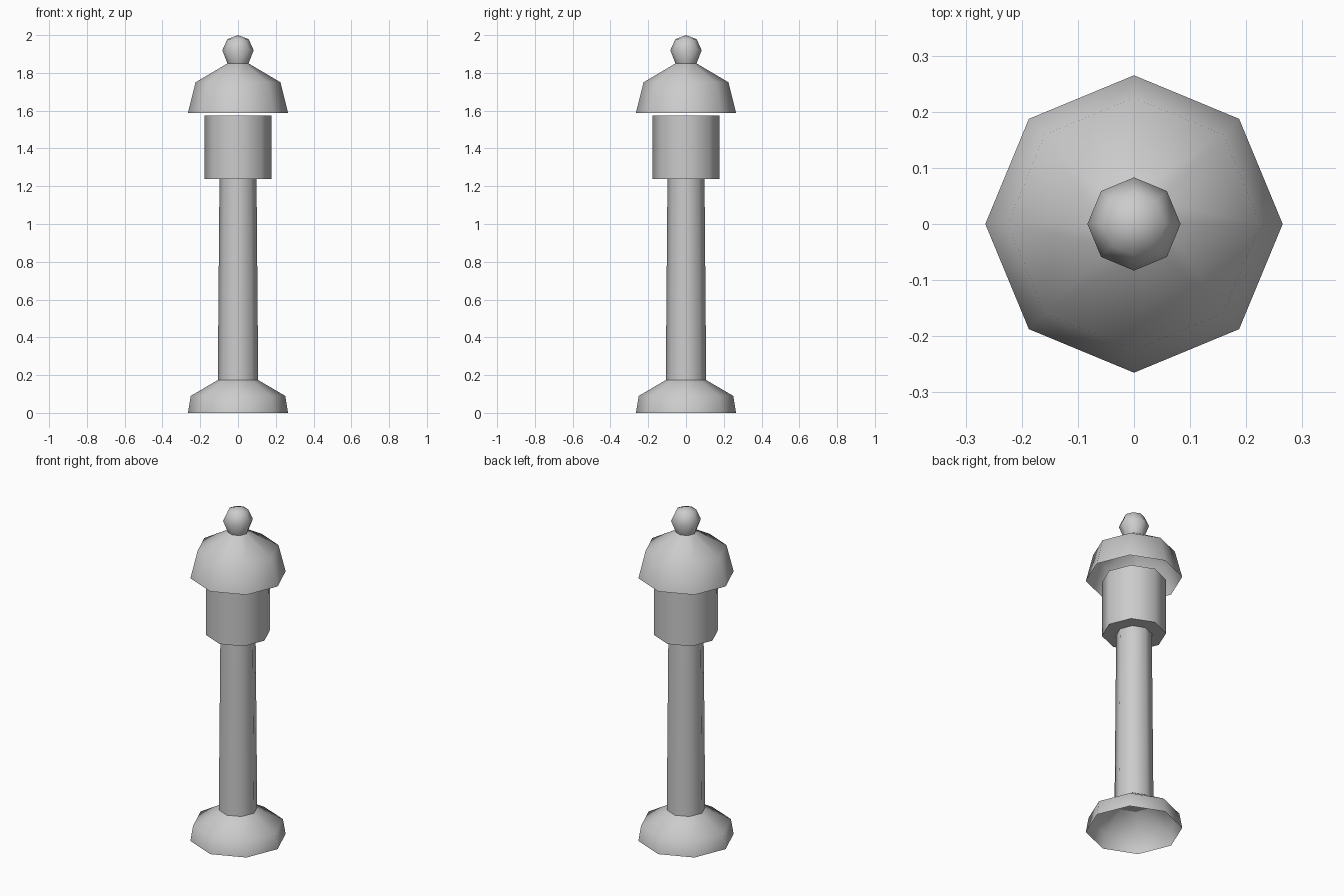
import bpy
import bmesh
import math

cube = bpy.data.objects.get("Cube")
if cube:
    bpy.data.objects.remove(cube, do_unlink=True)

SIDES = 8

stone = bpy.data.materials.new("plain grey")
stone.use_nodes = True
GREY = (0.6, 0.6, 0.6, 1)
stone.diffuse_color = GREY
stone.node_tree.nodes["Principled BSDF"].inputs["Base Color"].default_value = GREY


def turned(name, profile, cap_bottom=False, cap_top=False):
    """Turn a (radius, height) profile, listed bottom to top, into an eight-sided part."""
    bm = bmesh.new()
    rings = []
    for r, z in profile:
        if r == 0:
            rings.append([bm.verts.new((0, 0, z))] * SIDES)
            continue
        angles = [math.tau * i / SIDES for i in range(SIDES)]
        rings.append([bm.verts.new((r * math.cos(a), r * math.sin(a), z)) for a in angles])
    for low, high in zip(rings, rings[1:]):
        for i in range(SIDES):
            j = (i + 1) % SIDES
            corners = dict.fromkeys((low[i], low[j], high[j], high[i]))
            bm.faces.new(list(corners))
    if cap_bottom:
        bm.faces.new(rings[0][::-1])
    if cap_top:
        bm.faces.new(rings[-1])
    mesh = bpy.data.meshes.new(name)
    bm.to_mesh(mesh)
    bm.free()
    mesh.materials.append(stone)
    obj = bpy.data.objects.new(name, mesh)
    bpy.context.collection.objects.link(obj)
    bpy.ops.object.select_all(action='DESELECT')
    obj.select_set(True)
    bpy.context.view_layer.objects.active = obj
    bpy.ops.object.shade_smooth_by_angle(angle=math.radians(60))
    return obj


# Hollow flared foot
turned("base", [(0.265, 0), (0.25, 0.09), (0.105, 0.175)])
# Slightly tapering column
turned("post", [(0.107, 0.175), (0.098, 1.24)], cap_bottom=True)
# Lamp housing
turned("lantern", [(0.177, 1.237), (0.177, 1.575)], cap_bottom=True, cap_top=True)
# Hollow roof, floating just above the housing
turned("roof", [(0.265, 1.588), (0.225, 1.75), (0.056, 1.85)])
# Rounded knob on top
turned("finial", [(0.056, 1.85), (0.083, 1.92), (0.056, 1.979), (0, 2.0)], cap_bottom=True)
